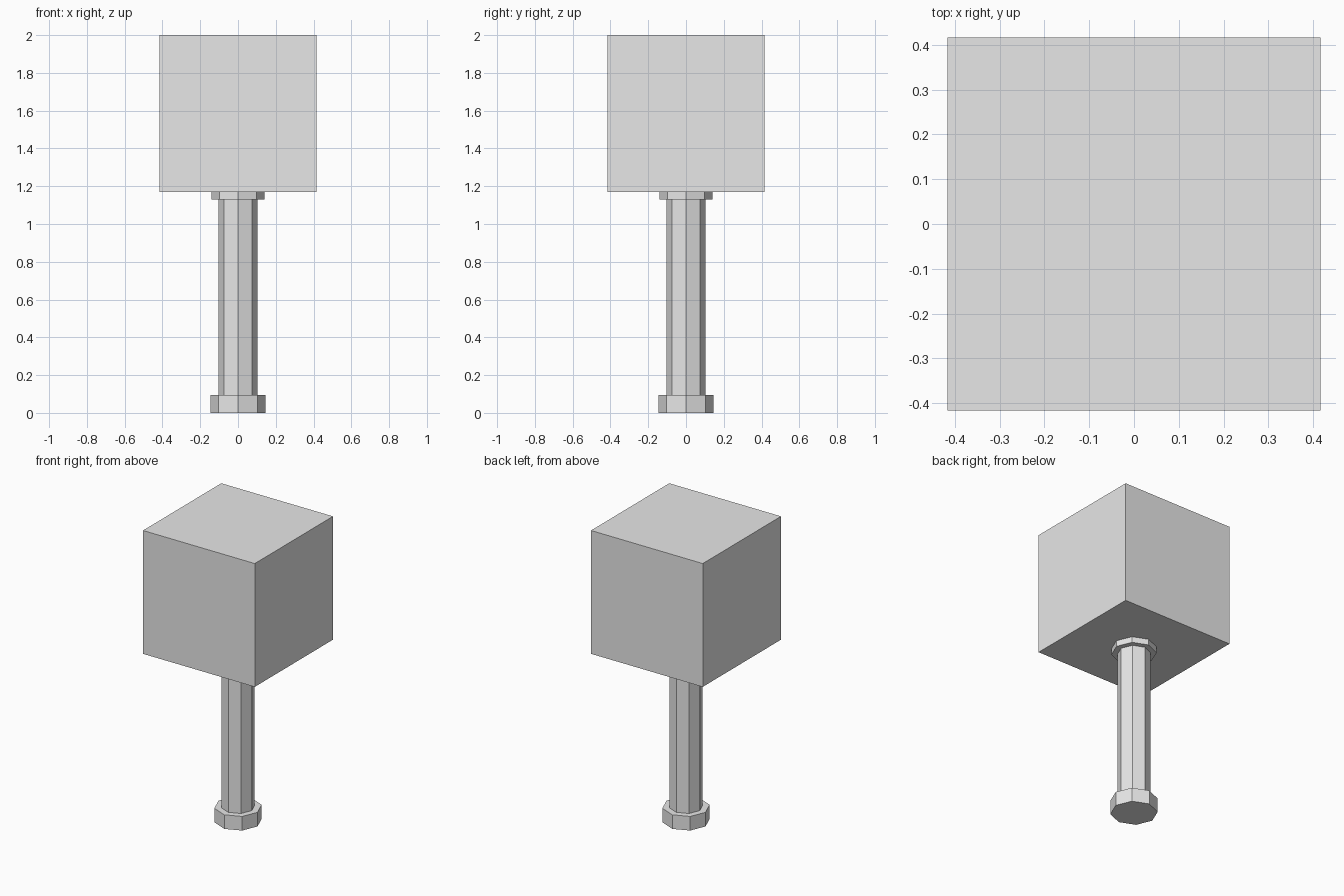
import bpy
import math

default_cube = bpy.data.objects.get("Cube")
if default_cube:
    bpy.data.objects.remove(default_cube, do_unlink=True)

GREY = (0.8, 0.8, 0.8, 1.0)
grey = bpy.data.materials.new("light grey")
grey.use_nodes = True
grey.diffuse_color = GREY
grey.node_tree.nodes["Principled BSDF"].inputs["Base Color"].default_value = GREY


def prism(name, sides, radius, bottom, top, turn=0.0):
    """Upright flat-faced prism with corners at the given radius."""
    bpy.ops.mesh.primitive_cylinder_add(
        vertices=sides, radius=radius, depth=top - bottom,
        location=(0, 0, (bottom + top) / 2), rotation=(0, 0, turn))
    part = bpy.context.object
    part.name = name
    part.data.materials.append(grey)
    return part


HEAD_BOTTOM = 1.17
HEAD_HALF = 0.416

# Handle: octagonal shaft with a pommel below and a collar under the head
prism("pommel", 8, 0.146, 0, 0.095)
prism("shaft", 8, 0.103, 0.095, HEAD_BOTTOM)
prism("collar", 8, 0.14, 1.13, HEAD_BOTTOM)

# Head: large square block
prism("head", 4, HEAD_HALF * math.sqrt(2), HEAD_BOTTOM, 2, math.pi / 4)
